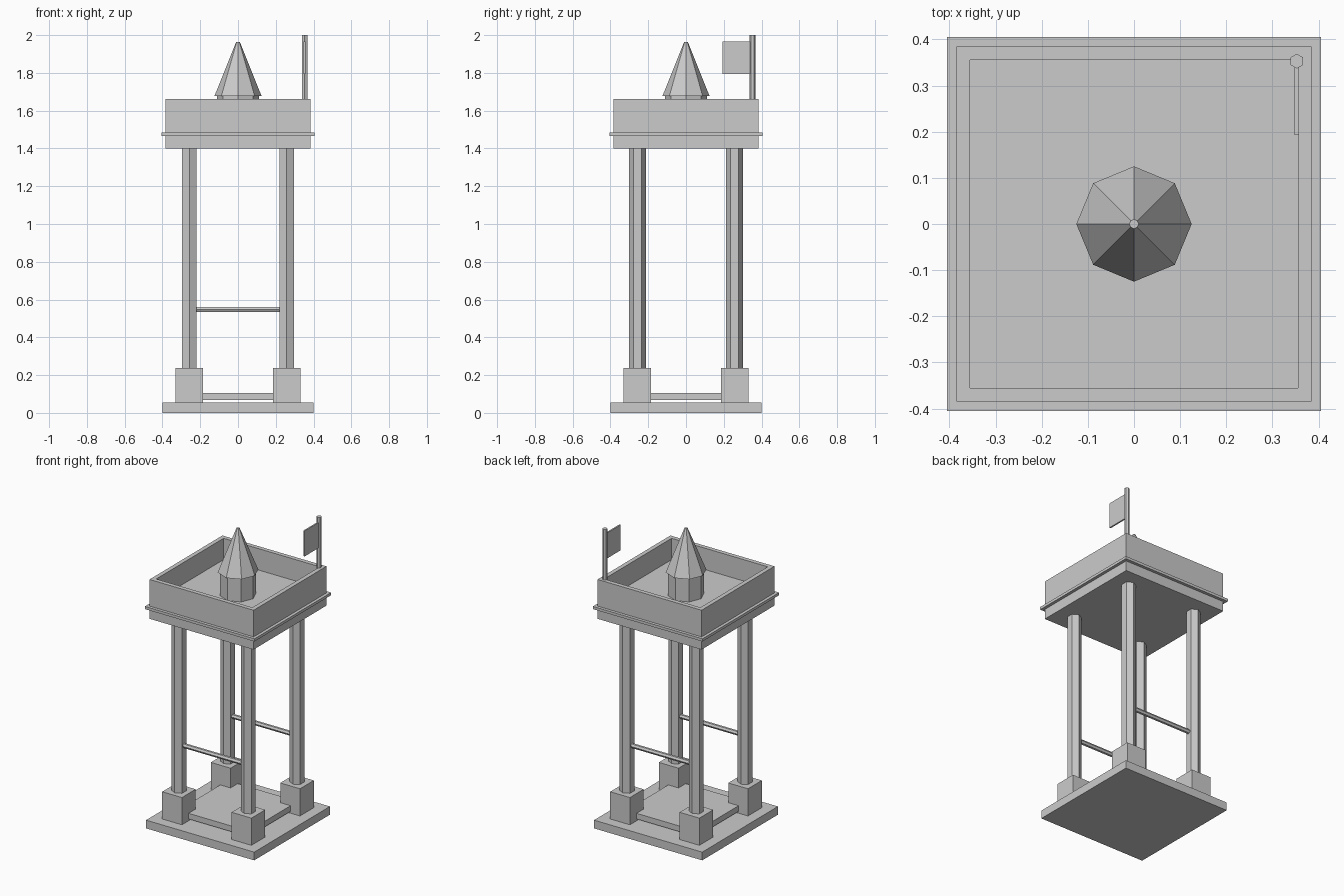
import bpy, bmesh, math

if "Cube" in bpy.data.objects:
    bpy.data.objects.remove(bpy.data.objects["Cube"])


def finish(name, bm):
    mesh = bpy.data.meshes.new(name)
    bmesh.ops.recalc_face_normals(bm, faces=bm.faces)
    bm.to_mesh(mesh)
    bm.free()
    ob = bpy.data.objects.new(name, mesh)
    bpy.context.collection.objects.link(ob)
    return ob


def box(name, x0, x1, y0, y1, z0, z1):
    bm = bmesh.new()
    bmesh.ops.create_cube(bm, size=1)
    for v in bm.verts:
        v.co.x = x0 if v.co.x < 0 else x1
        v.co.y = y0 if v.co.y < 0 else y1
        v.co.z = z0 if v.co.z < 0 else z1
    return finish(name, bm)


def prism(name, x, y, z0, z1, r0, r1, sides):
    # first vertex on the y axis
    bpy.ops.mesh.primitive_cone_add(vertices=sides, radius1=r0, radius2=r1,
                                    depth=z1 - z0, location=(x, y, (z0 + z1) / 2))
    ob = bpy.context.object
    ob.name = name
    return ob


def tray(name, half, inner, z0, z1, floor):
    # open-topped box with raised walls
    bm = bmesh.new()
    rings = []
    for h, z in ((half, z0), (half, z1), (inner, z1), (inner, floor)):
        rings.append([bm.verts.new((sx * h, sy * h, z))
                      for sx, sy in ((-1, -1), (1, -1), (1, 1), (-1, 1))])
    for a, b in zip(rings, rings[1:]):
        for i in range(4):
            j = (i + 1) % 4
            bm.faces.new((a[i], a[j], b[j], b[i]))
    bm.faces.new(rings[0][::-1])
    bm.faces.new(rings[-1])
    return finish(name, bm)


def band(name, outer, inner, z0, z1):
    # square ring around the platform
    bm = bmesh.new()
    rings = []
    for h, z in ((outer, z0), (outer, z1), (inner, z1), (inner, z0)):
        rings.append([bm.verts.new((sx * h, sy * h, z))
                      for sx, sy in ((-1, -1), (1, -1), (1, 1), (-1, 1))])
    for k in range(4):
        a, b = rings[k], rings[(k + 1) % 4]
        for i in range(4):
            j = (i + 1) % 4
            bm.faces.new((a[i], a[j], b[j], b[i]))
    return finish(name, bm)


# Base plate and raised floor slab
box("base_plate", -0.4, 0.4, -0.4, 0.4, 0, 0.055)
box("floor_slab", -0.26, 0.26, -0.26, 0.26, 0.067, 0.105)

# Footings and six-sided posts
P = 0.257
for sx, side in ((-1, "left"), (1, "right")):
    for sy, end in ((-1, "front"), (1, "back")):
        x, y = sx * P, sy * P
        box(f"{end}_{side}_footing", x - 0.073, x + 0.073,
            y - 0.073, y + 0.073, 0.055, 0.237)
        prism(f"{end}_{side}_post", x, y, 0.23, 1.405, 0.0445, 0.0445, 6)

# Cross bars on front and back
for sy, end in ((-1, "front"), (1, "back")):
    bar = prism(f"{end}_cross_bar", 0, sy * P, 0.548 - 0.235, 0.548 + 0.235,
                0.015, 0.015, 6)
    bar.rotation_euler = (0, math.pi / 2, math.pi)
    bar.rotation_euler.x = 0
    bar.location.z = 0.548

# Walled platform with trim band
tray("walled_platform", 0.385, 0.356, 1.4, 1.663, 1.52)
band("trim_band", 0.405, 0.38, 1.467, 1.485)

# Central turret with pointed roof
for ob in (prism("turret", 0, 0, 1.515, 1.68, 0.112, 0.112, 8),
           prism("turret_roof", 0, 0, 1.677, 1.963, 0.125, 0.01, 8)):
    ob.rotation_euler.z = 0

# Flagpole and flag at the back right corner
prism("flagpole", 0.353, 0.353, 1.52, 2.0, 0.016, 0.016, 6)
box("flag", 0.348, 0.358, 0.193, 0.345, 1.795, 1.965)
